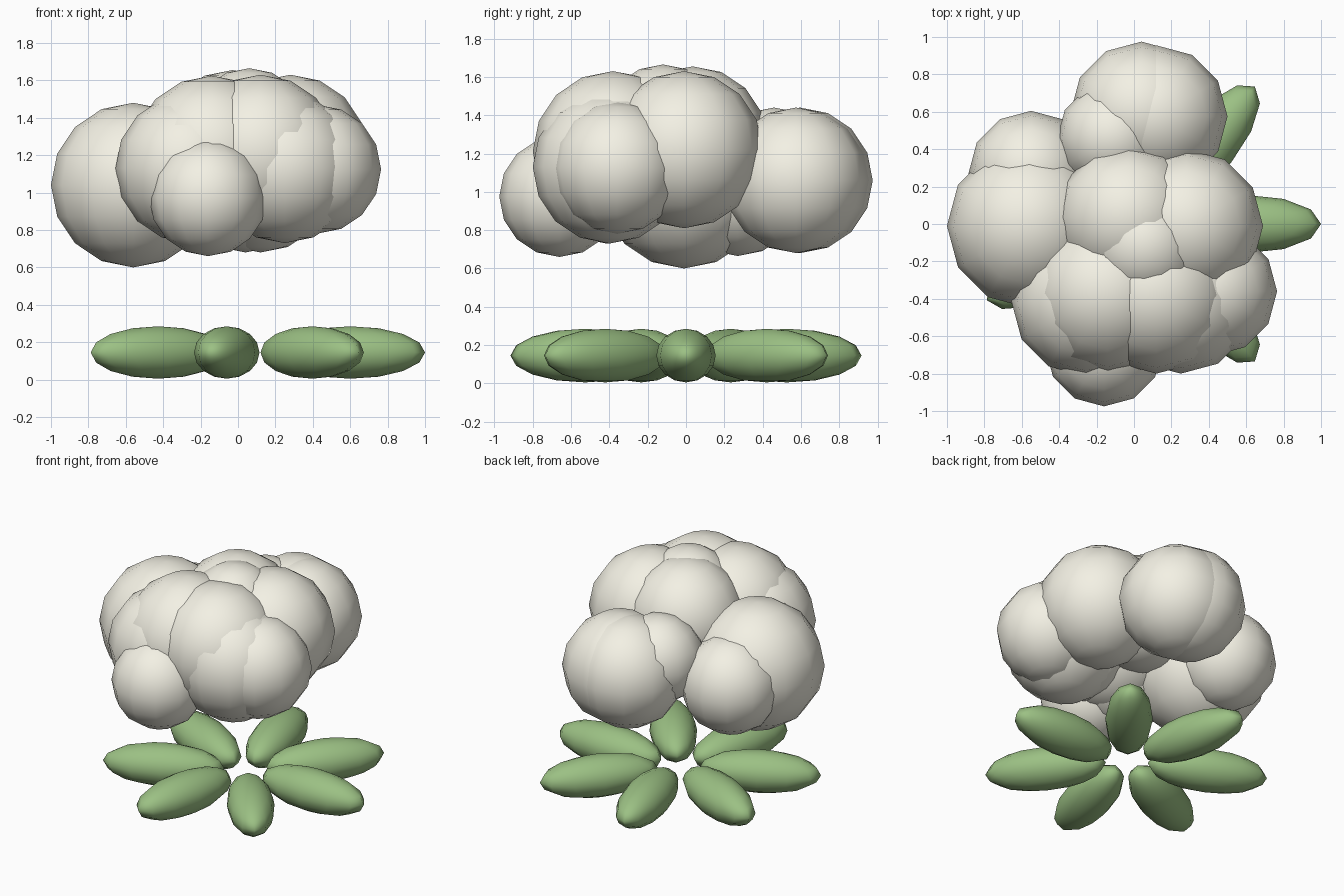
import bpy, math

if "Cube" in bpy.data.objects:
    bpy.data.objects.remove(bpy.data.objects["Cube"])

def material(name, rgb):
    m = bpy.data.materials.new(name)
    m.diffuse_color = (*rgb, 1)
    m.use_nodes = True
    m.node_tree.nodes["Principled BSDF"].inputs["Base Color"].default_value = m.diffuse_color
    return m

CREAM = material("cream", (0.90, 0.88, 0.78))
GREEN = material("green", (0.33, 0.53, 0.23))

def blob(name, loc, scale, mat, turn=0.0):
    # low-poly smooth-shaded ellipsoid
    bpy.ops.mesh.primitive_uv_sphere_add(segments=12, ring_count=8, radius=1,
                                         location=loc, rotation=(0, 0, turn))
    ob = bpy.context.object
    ob.name = name
    ob.scale = scale
    bpy.ops.object.shade_smooth()
    ob.data.materials.append(mat)
    return ob

# ring of seven flat leaves
for i in range(7):
    a = i * math.tau / 7
    blob(f"leaf_{i + 1}", (0.06 + 0.54 * math.cos(a), 0.54 * math.sin(a), 0.145),
         (0.40, 0.155, 0.14), GREEN, a)

# clustered florets: x, y, z, radius
florets = {
    "left_floret": (-0.56, -0.01, 1.04, 0.44),
    "back_left_floret": (-0.55, 0.27, 1.00, 0.335),
    "back_floret": (0.04, 0.595, 1.06, 0.38),
    "back_right_floret": (0.12, 0.575, 1.06, 0.38),
    "back_left_bud": (-0.11, 0.46, 1.14, 0.30),
    "right_floret": (0.28, -0.01, 1.22, 0.41),
    "top_floret": (-0.03, 0.035, 1.265, 0.39),
    "crown_bud": (0.06, -0.12, 1.345, 0.32),
    "front_right_floret": (0.12, -0.38, 1.21, 0.42),
    "front_right_bud": (0.25, -0.40, 1.13, 0.40),
    "front_left_floret": (-0.14, -0.37, 1.20, 0.425),
    "front_left_bud": (-0.255, -0.415, 1.13, 0.40),
    "front_bud": (-0.16, -0.66, 0.975, 0.315),
    "right_bud": (0.42, -0.36, 1.125, 0.345),
}
for name, (x, y, z, r) in florets.items():
    blob(name, (x, y, z), (r, r, r), CREAM)
